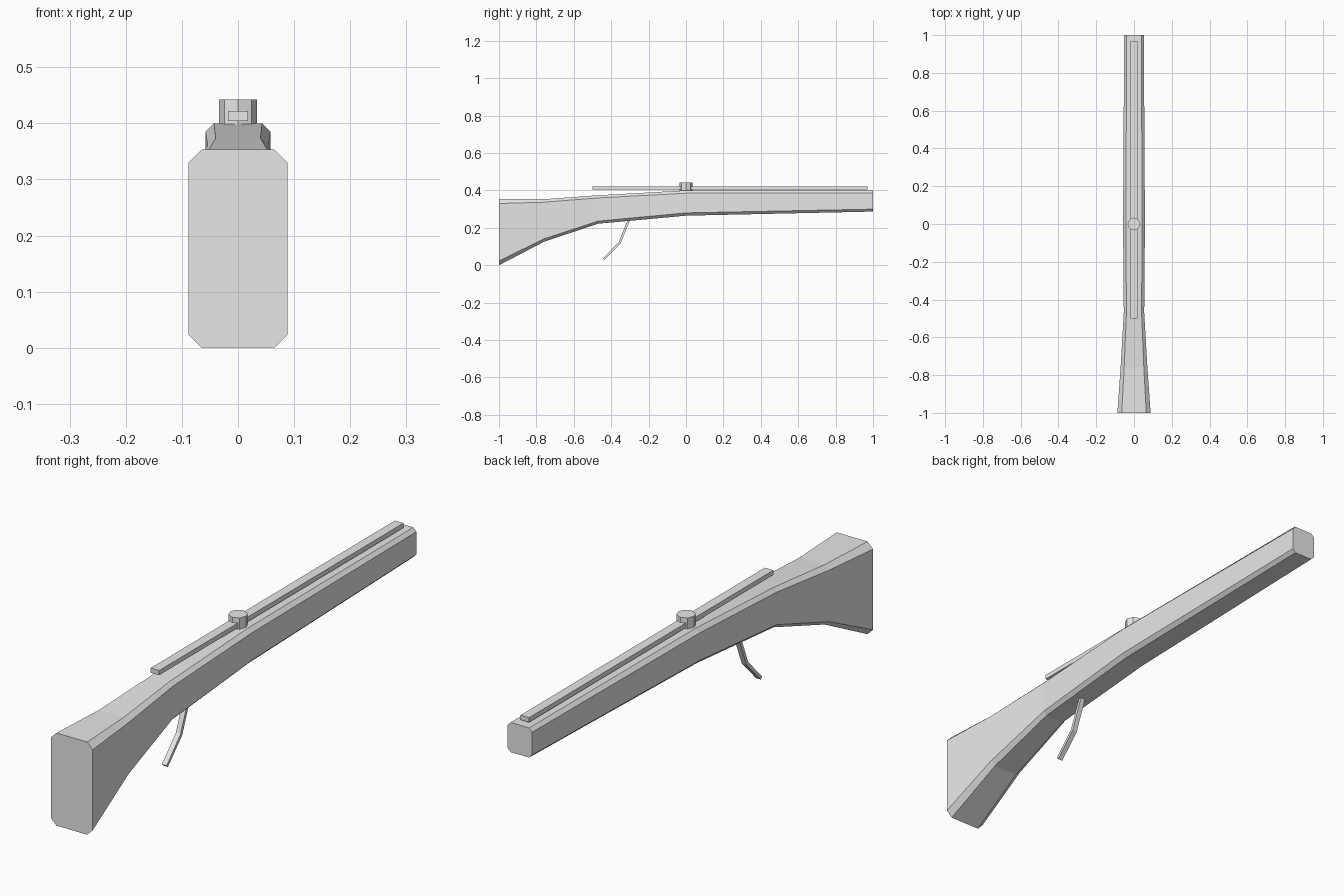
import bpy, bmesh, math

if "Cube" in bpy.data.objects:
    bpy.data.objects.remove(bpy.data.objects["Cube"])

grey = bpy.data.materials.new("plain_grey")
grey.diffuse_color = (0.8, 0.8, 0.8, 1)
grey.use_nodes = True
grey.node_tree.nodes["Principled BSDF"].inputs["Base Color"].default_value = grey.diffuse_color


def finish(bm, name):
    bmesh.ops.recalc_face_normals(bm, faces=bm.faces)
    me = bpy.data.meshes.new(name)
    bm.to_mesh(me)
    bm.free()
    me.materials.append(grey)
    ob = bpy.data.objects.new(name, me)
    bpy.context.collection.objects.link(ob)
    return ob


def loft(name, rings):
    """Skin a row of equal-length rings and cap both ends."""
    bm = bmesh.new()
    rows = [[bm.verts.new(p) for p in r] for r in rings]
    n = len(rows[0])
    for a, b in zip(rows, rows[1:]):
        for i in range(n):
            j = (i + 1) % n
            bm.faces.new((a[i], a[j], b[j], b[i]))
    bm.faces.new(rows[0])
    bm.faces.new(rows[-1])
    return finish(bm, name)


def octagon(y, w, z0, z1, cx, cz):
    """Chamfered rectangle across the length of the stock."""
    half = [(w - cx, z0), (w, z0 + cz), (w, z1 - cz), (w - cx, z1)]
    return [(x, y, z) for x, z in half] + [(-x, y, z) for x, z in reversed(half)]


# Stock and barrel: y, half width, bottom, top, chamfer width, chamfer height
sections = [
    (-1.00, 0.088, 0.000, 0.353, 0.023, 0.023),
    (-0.76, 0.071, 0.125, 0.353, 0.019, 0.016),
    (-0.47, 0.054, 0.222, 0.374, 0.014, 0.014),
    (0.00, 0.058, 0.265, 0.400, 0.015, 0.015),
    (1.00, 0.052, 0.287, 0.400, 0.013, 0.013),
]
loft("stock", [octagon(*s) for s in sections])

# Top rail
loft("top_rail", [[(x, y, z) for x, z in
     ((-0.018, 0.404), (0.018, 0.404), (0.018, 0.422), (-0.018, 0.422))]
     for y in (-0.5, 0.97)])

# Sight knob
loft("sight_knob", [[(0.034 * math.cos(k * math.pi / 4), 0.034 * math.sin(k * math.pi / 4), z)
     for k in range(8)] for z in (0.395, 0.442)])

# Bent trigger lever
path = [(-0.305, 0.245), (-0.355, 0.12), (-0.44, 0.032)]
offset = [(0.006, -0.002), (0.005, -0.004), (0.004, -0.004)]
loft("trigger", [[(-0.01, y - a, z - b), (0.01, y - a, z - b), (0.01, y + a, z + b), (-0.01, y + a, z + b)]
     for (y, z), (a, b) in zip(path, offset)])
